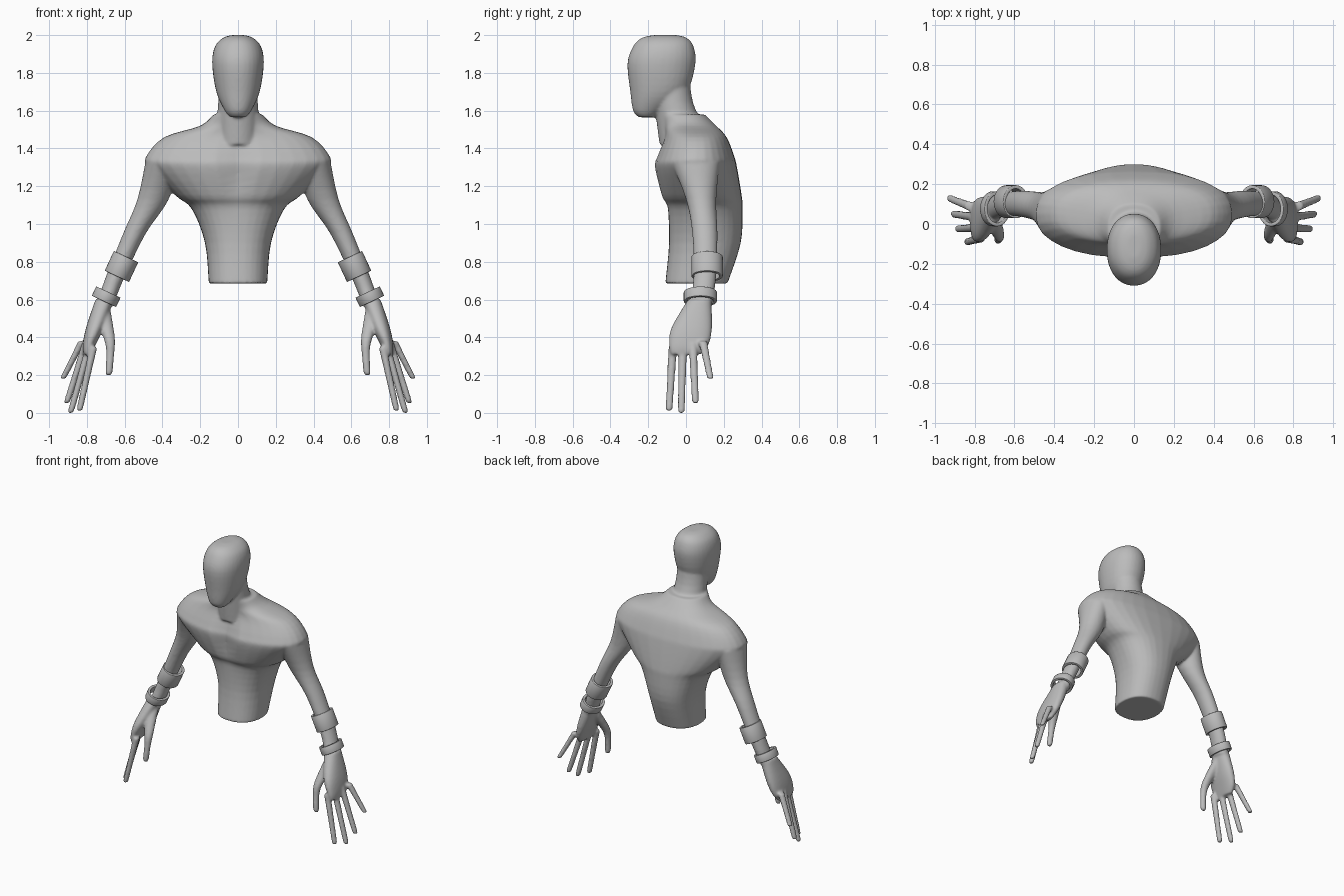
import bpy, bmesh, math
from mathutils import Vector

cube = bpy.data.objects.get("Cube")
if cube:
    bpy.data.objects.remove(cube, do_unlink=True)

grey = bpy.data.materials.new("plain grey")
grey.use_nodes = True
tone = (.5, .5, .5, 1)
grey.diffuse_color = tone
grey.node_tree.nodes["Principled BSDF"].inputs["Base Color"].default_value = tone


def section(z, wide, deep=None, x=0, y=0):
    """Horizontal cross-section given by half width and half depth."""
    return Vector((z, x, y, wide, deep or wide))


def spline(sections, steps=4):
    """Smooth cubic interpolation through the cross-sections."""
    result = []
    last = len(sections) - 1
    for i in range(last):
        start, end = sections[i], sections[i + 1]
        leave = (end - sections[max(i - 1, 0)]) / 2
        arrive = (sections[min(i + 2, last)] - start) / 2
        for k in range(steps):
            t = k / steps
            ease = t * t * (3 - 2 * t)
            result.append(start.lerp(end, ease)
                          + leave * t * (1 - t) ** 2
                          - arrive * t * t * (1 - t))
    return result + [sections[last]]


def chest_groove(x, z):
    """Depth of the hollow between the chest muscles."""
    return .03 * math.exp(-(x / .07) ** 2 - ((z - 1.28) / .15) ** 2)


def loft(bm, sections, side=1, power=2, count=32, groove=None):
    """Skin a closed tube over rounded-square cross-sections."""
    rings = []
    for z, x, y, wide, deep in spline(sections):
        ring = []
        for k in range(count):
            angle = math.tau * k / count
            c, s = math.cos(angle), math.sin(angle)
            px = x + wide * math.copysign(abs(c) ** (2 / power), c)
            py = y + deep * math.copysign(abs(s) ** (2 / power), s)
            if groove and s < 0:
                py += groove(px, z)
            ring.append(bm.verts.new((side * px, py, z)))
        rings.append(ring)
    faces = [bm.faces.new(rings[0]), bm.faces.new(rings[-1])]
    for low, high in zip(rings, rings[1:]):
        for k in range(count):
            faces.append(bm.faces.new((low[k - 1], low[k], high[k], high[k - 1])))
    bmesh.ops.recalc_face_normals(bm, faces=faces)


bm = bmesh.new()

# Torso, from the cut waist up over the shoulders to the neck base
loft(bm, [
    section(.685, wide=.155, deep=.165, y=.055),
    section(.9, wide=.175, deep=.19, y=.1),
    section(1.08, wide=.245, deep=.2, y=.1),
    section(1.15, wide=.33, deep=.215, y=.08),
    section(1.3, wide=.475, deep=.22, y=.05),
    section(1.36, wide=.485, deep=.205, y=.05),
    section(1.46, wide=.39, deep=.165, y=.05),
    section(1.52, wide=.2, deep=.14, y=.02),
    section(1.58, wide=.13, deep=.12, y=-.02),
], power=2.3, groove=chest_groove)

# Neck
loft(bm, [
    section(1.42, wide=.13, deep=.16, y=.02),
    section(1.6, wide=.108, y=-.055),
    section(1.75, wide=.1, y=-.08),
])

# Head, narrow at the chin and full at the crown
loft(bm, [
    section(1.565, wide=.04, y=-.21),
    section(1.6, wide=.07, deep=.08, y=-.2),
    section(1.7, wide=.115, deep=.15, y=-.145),
    section(1.85, wide=.137, deep=.18, y=-.13),
    section(1.94, wide=.122, deep=.16, y=-.12),
    section(1.985, wide=.08, deep=.12, y=-.115),
    section(2, wide=.035, deep=.06, y=-.11),
], power=2.15)

arm = [
    section(.56, wide=.045, deep=.06, x=.71, y=.075),
    section(.72, wide=.05, deep=.06, x=.65, y=.1),
    section(.95, wide=.06, deep=.067, x=.548, y=.1),
    section(1.13, wide=.083, deep=.08, x=.45, y=.08),
    section(1.33, wide=.09, deep=.13, x=.4, y=.05),
]

palm = [
    section(.31, wide=.02, deep=.08, x=.8),
    section(.36, wide=.034, deep=.105, x=.788, y=.015),
    section(.45, wide=.047, deep=.108, x=.758, y=.03),
    section(.6, wide=.047, deep=.062, x=.708, y=.072),
]

thumb = [
    section(.2, wide=.014, x=.685, y=-.08),
    section(.22, wide=.02, x=.683, y=-.08),
    section(.32, wide=.022, x=.676, y=-.07),
    section(.4, wide=.031, x=.682, y=-.045),
    section(.55, wide=.045, x=.72, y=.05),
]

# Fingertips from the index finger to the little finger
fingertips = [(.84, -.09, .01), (.887, -.025, 0), (.908, .05, .05), (.928, .13, .18)]


def finger(index, tip):
    """Tapered finger from an evenly spaced knuckle down to its tip."""
    knuckle = Vector((.765, -.07, .35)) + index * Vector((.02, .053, .01))
    sections = []
    for along, radius in ((0, .013), (.06, .019), (.5, .021), (1, .024)):
        x, y, z = Vector(tip).lerp(knuckle, along)
        sections.append(section(z, wide=radius * .9, deep=radius, x=x, y=y))
    return sections


for side in (1, -1):
    loft(bm, arm, side)
    loft(bm, palm, side, power=2.3)
    loft(bm, thumb, side, count=16)
    for index, tip in enumerate(fingertips):
        loft(bm, finger(index, tip), side, count=16)

mesh = bpy.data.meshes.new("body")
bm.to_mesh(mesh)
bm.free()
mesh.materials.append(grey)
body = bpy.data.objects.new("body", mesh)
bpy.context.collection.objects.link(body)

# Fuse the parts into one smooth skin
fuse = body.modifiers.new("fuse", 'REMESH')
fuse.mode = 'VOXEL'
fuse.voxel_size = .008
fuse.use_smooth_shade = True
soften = body.modifiers.new("soften", 'SMOOTH')
soften.factor = .5
soften.iterations = 8


def band(name, side, centre, wide, deep, height):
    """Open cuff tilted to follow the forearm."""
    x, y, z = centre
    bpy.ops.mesh.primitive_cylinder_add(
        vertices=32, radius=1, depth=1, end_fill_type='NOTHING',
        location=(side * x, y, z), rotation=(0, -side * math.radians(25), 0))
    cuff = bpy.context.object
    cuff.name = name
    cuff.scale = (wide, deep, height)
    bpy.ops.object.transform_apply(location=False, rotation=False, scale=True)
    cuff.data.materials.append(grey)
    wall = cuff.modifiers.new("wall", 'SOLIDIFY')
    wall.thickness = .018
    wall.offset = -1
    edge = cuff.modifiers.new("edge", 'BEVEL')
    edge.width = .003
    edge.segments = 2
    bpy.ops.object.shade_smooth_by_angle()


# Forearm and wrist bands
for side, label in ((1, "left"), (-1, "right")):
    band(label + "_forearm_band", side, (.617, .112, .775), wide=.071, deep=.083, height=.115)
    band(label + "_wrist_band", side, (.698, .076, .615), wide=.071, deep=.088, height=.055)
